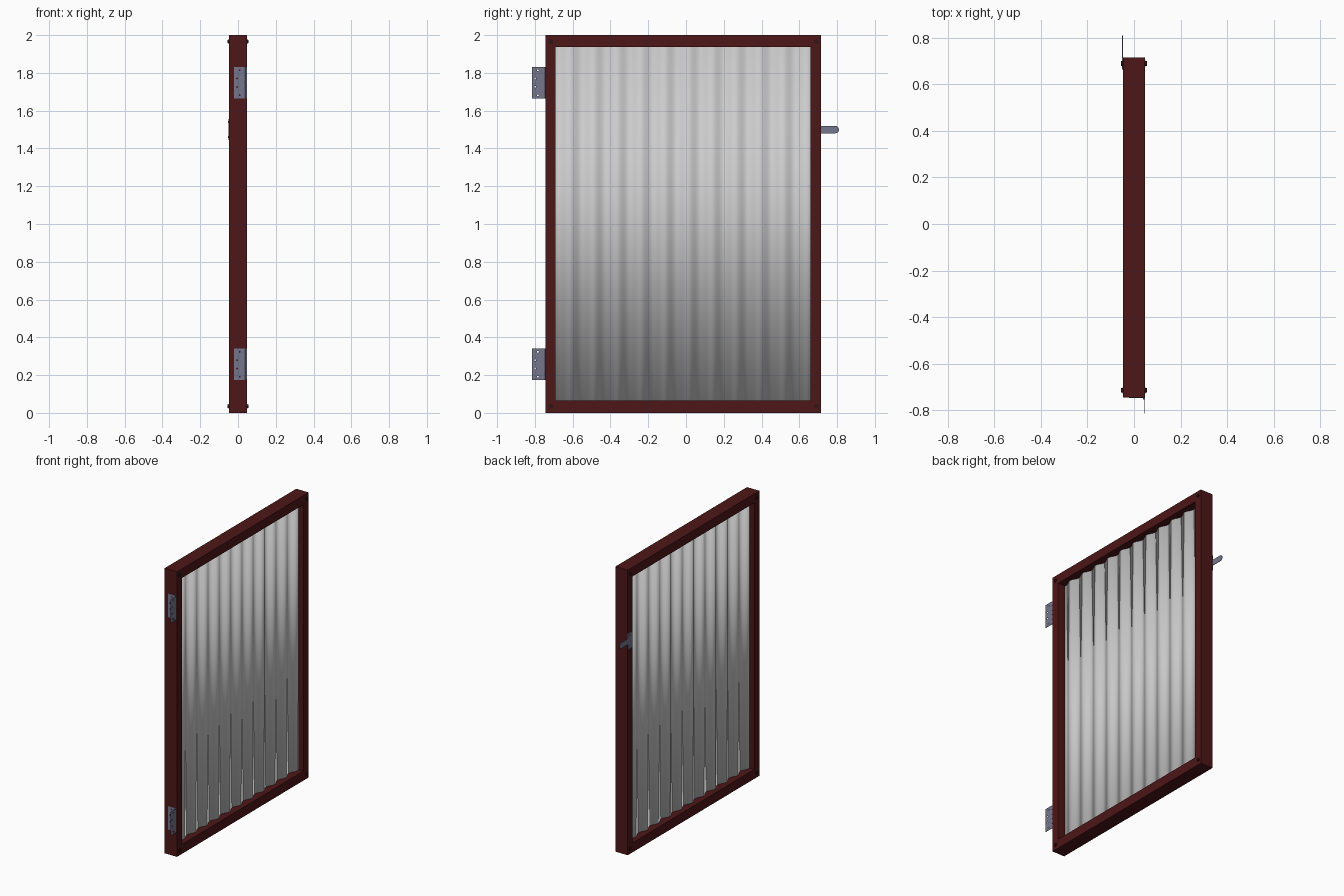
import bpy, bmesh
from math import sin, cos, pi, radians
from mathutils import Matrix, Vector

if "Cube" in bpy.data.objects:
    bpy.data.objects.remove(bpy.data.objects["Cube"])


def material(name, rgb):
    m = bpy.data.materials.new(name)
    m.diffuse_color = (*rgb, 1)
    m.use_nodes = True
    m.node_tree.nodes["Principled BSDF"].inputs["Base Color"].default_value = m.diffuse_color
    return m


RED = material("oxide_red_paint", (0.075, 0.008, 0.009))
STEEL = material("blue_steel", (0.18, 0.18, 0.27))
DARK = material("dark_bolt", (0.03, 0.008, 0.008))


def add_object(name, mesh, mat=None):
    mesh.name = name
    ob = bpy.data.objects.new(name, mesh)
    bpy.context.collection.objects.link(ob)
    if mat:
        mesh.materials.clear()
        mesh.materials.append(mat)
    return ob


def box(name, lo, hi, mat):
    lo, hi = Vector(lo), Vector(hi)
    bm = bmesh.new()
    bmesh.ops.create_cube(bm, size=1, matrix=Matrix.Translation((lo + hi) / 2)
                          @ Matrix.Diagonal((*(hi - lo), 1)))
    me = bpy.data.meshes.new(name)
    bm.to_mesh(me)
    bm.free()
    return add_object(name, me, mat)


def rod(name, center, radius, length, axis, sides, mat):
    rot = Matrix.Rotation(pi / 2, 4, 'Y') if axis == 'X' else Matrix()
    bm = bmesh.new()
    bmesh.ops.create_cone(bm, cap_ends=True, segments=sides, radius1=radius,
                          radius2=radius, depth=length,
                          matrix=Matrix.Translation(center) @ rot)
    me = bpy.data.meshes.new(name)
    bm.to_mesh(me)
    bm.free()
    return add_object(name, me, mat)


def circle(cx, cy, r, n=12):
    return [(cx + r * cos(2 * pi * i / n), cy + r * sin(2 * pi * i / n)) for i in range(n)]


def plate(name, outline, holes, thick, matrix, mat):
    """Flat plate from a filled 2D curve with punched holes."""
    cu = bpy.data.curves.new(name, 'CURVE')
    cu.dimensions, cu.fill_mode, cu.extrude = '2D', 'BOTH', thick / 2
    for pts in [outline] + holes:
        sp = cu.splines.new('POLY')
        sp.points.add(len(pts) - 1)
        for p, (a, b) in zip(sp.points, pts):
            p.co = (a, b, 0, 1)
        sp.use_cyclic_u = True
    tmp = bpy.data.objects.new(name + "_curve", cu)
    bpy.context.collection.objects.link(tmp)
    me = bpy.data.meshes.new_from_object(
        tmp.evaluated_get(bpy.context.evaluated_depsgraph_get()))
    bpy.data.objects.remove(tmp)
    me.transform(matrix)
    return add_object(name, me, mat)


def frame_matrix(cx, cy, cz, origin):
    return Matrix.Translation(origin) @ Matrix((cx, cy, cz)).transposed().to_4x4()


# Frame: full length rails with posts between them
D = 0.048
Y0, Y1 = -0.745, 0.715
box("bottom_rail", (-D, Y0, 0), (D, Y1, 0.066), RED)
box("top_rail", (-D, Y0, 1.936), (D, Y1, 2), RED)
box("hinge_post", (-D, Y0, 0.066), (D, Y0 + 0.055, 1.936), RED)
box("latch_post", (-D, Y1 - 0.055, 0.066), (D, Y1, 1.936), RED)

# Corrugated sheet
bm = bmesh.new()
prev = None
N, PERIOD = 176, 0.1255
ya, yb = Y0 + 0.05, Y1 - 0.05
for i in range(N + 1):
    y = ya + (yb - ya) * i / N
    x = 0.011 * sin(2 * pi * (y + 0.02) / PERIOD)
    pair = [bm.verts.new((x, y, z)) for z in (0.06, 1.942)]
    if prev:
        f = bm.faces.new((prev[0], pair[0], pair[1], prev[1]))
        f.smooth = True
    prev = pair
me = bpy.data.meshes.new("corrugated_sheet")
bm.to_mesh(me)
bm.free()
sheet = add_object("corrugated_sheet", me)
sol = sheet.modifiers.new("thickness", 'SOLIDIFY')
sol.thickness, sol.offset = 0.002, 0

# Corner bolts with a hex head on each face
for y in (-0.715, 0.69):
    for z in (0.035, 1.966):
        for s in (-1, 1):
            rod("corner_washer", (s * (D + 0.001), y, z), 0.013, 0.002, 'X', 16, DARK)
            rod("corner_bolt_head", (s * (D + 0.004), y, z), 0.010, 0.006, 'X', 6, DARK)

# Hinges: free leaf in the door plane, fixed leaf on the post edge, pin between
W, H = 0.065, 0.166
leaf = [(0, -H / 2), (W, -H / 2), (W, H / 2), (0, H / 2)]
holes = [circle(a, b, 0.005) for a, b in
         ((0.034, 0.066), (0.048, 0.022), (0.048, -0.022), (0.034, -0.066))]
for z in (0.257, 1.748):
    plate("hinge_free_leaf", leaf, holes, 0.002,
          frame_matrix((0, -1, 0), (0, 0, 1), (-1, 0, 0), (0.046, Y0 - 0.005, z)), STEEL)
    plate("hinge_fixed_leaf", leaf, holes, 0.002,
          frame_matrix((-1, 0, 0), (0, 0, 1), (0, 1, 0), (0.043, Y0 - 0.001, z)), STEEL)
    for k in range(5):
        rod("hinge_knuckle", (0.043, Y0 - 0.005, z + (k - 2) * H / 5), 0.005,
            H / 5 - 0.002, 'Z', 12, STEEL)
    rod("hinge_pin", (0.043, Y0 - 0.005, z), 0.003, H, 'Z', 10, STEEL)

# Latch: T-shaped strap on the back face with a rounded tongue
tip = [(0.075 + 0.02 * cos(a), 0.02 * sin(a))
       for a in (radians(-90 + 180 * i / 10) for i in range(11))]
strap = [(-0.05, -0.055), (0, -0.055), (0, -0.02)] + tip + \
        [(0, 0.02), (0, 0.055), (-0.05, 0.055)]
plate("latch_strap", strap, [], 0.003,
      frame_matrix((0, 1, 0), (0, 0, 1), (1, 0, 0), (-D - 0.0015, Y1, 1.5)), STEEL)
for z in (1.46, 1.54):
    rod("latch_screw", (-D - 0.004, Y1 - 0.025, z), 0.005, 0.003, 'X', 12, STEEL)
